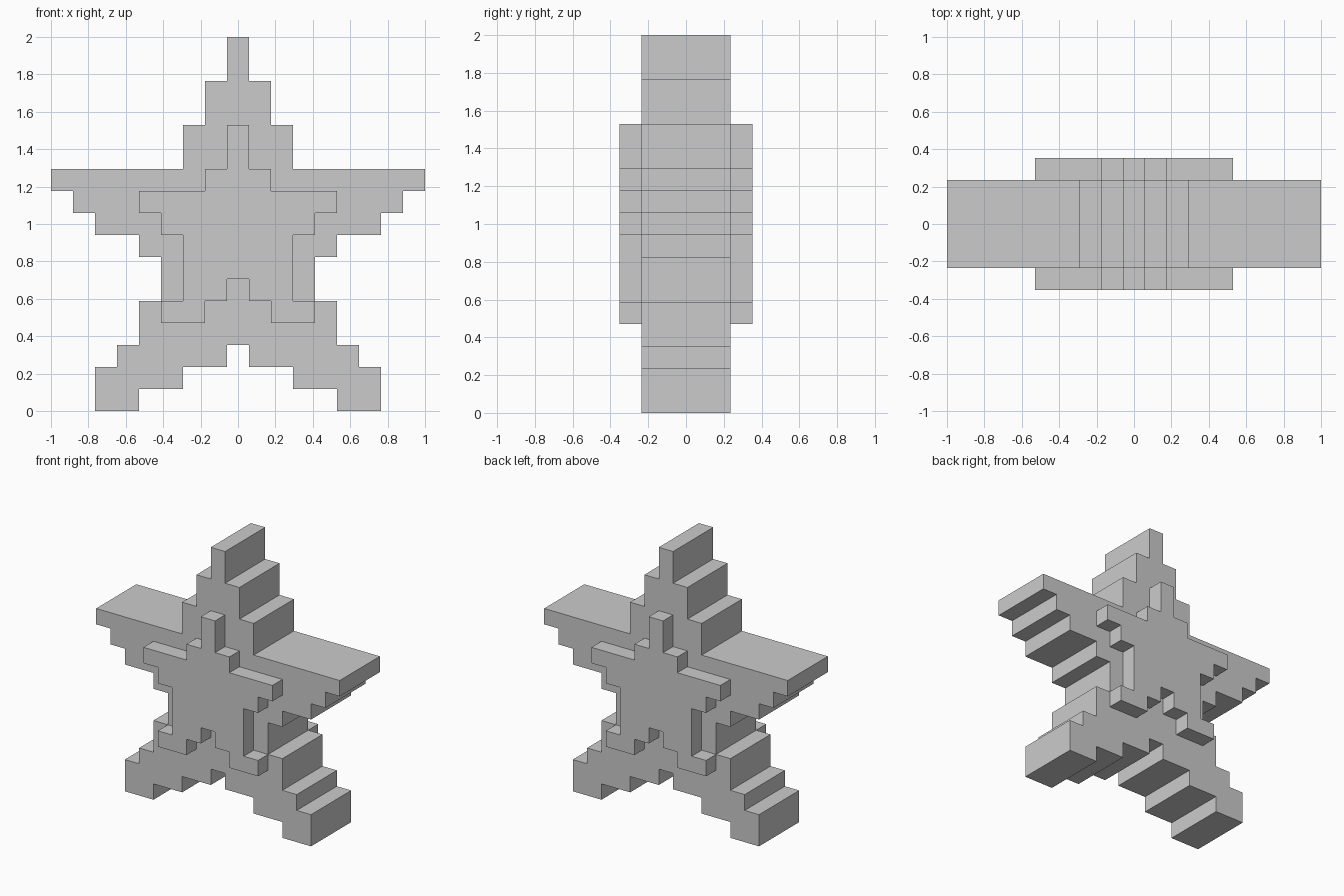
import bpy, bmesh

if "Cube" in bpy.data.objects:
    bpy.data.objects.remove(bpy.data.objects["Cube"])

U = 2 / 17  # one block

# Right-hand outlines in blocks, from top centre down to the notch between the legs
BODY = [(.5, 17), (.5, 15), (1.5, 15), (1.5, 13), (2.5, 13), (2.5, 11),
        (8.5, 11), (8.5, 10), (7.5, 10), (7.5, 9), (6.5, 9), (6.5, 8),
        (4.5, 8), (4.5, 7), (3.5, 7), (3.5, 5), (4.5, 5), (4.5, 3),
        (5.5, 3), (5.5, 2), (6.5, 2), (6.5, 0), (4.5, 0), (4.5, 1),
        (2.5, 1), (2.5, 2), (.5, 2), (.5, 3)]
RAISED = [(.5, 13), (.5, 11), (1.5, 11), (1.5, 10), (4.5, 10), (4.5, 9),
          (3.5, 9), (3.5, 8), (2.5, 8), (2.5, 5), (3.5, 5), (3.5, 4),
          (1.5, 4), (1.5, 5), (.5, 5), (.5, 6)]


def star(name, half, y0, y1):
    """Mirror the half outline and extrude it from y0 to y1 (in blocks)."""
    outline = half + [(-x, z) for x, z in reversed(half)]
    bm = bmesh.new()
    face = bm.faces.new([bm.verts.new((x * U, y0 * U, z * U)) for x, z in outline])
    ext = bmesh.ops.extrude_face_region(bm, geom=[face], use_keep_orig=True)
    moved = [g for g in ext["geom"] if isinstance(g, bmesh.types.BMVert)]
    bmesh.ops.translate(bm, verts=moved, vec=(0, (y1 - y0) * U, 0))
    bmesh.ops.recalc_face_normals(bm, faces=bm.faces)
    mesh = bpy.data.meshes.new(name)
    bm.to_mesh(mesh)
    bm.free()
    obj = bpy.data.objects.new(name, mesh)
    bpy.context.collection.objects.link(obj)
    return obj


# Thick stepped star
star("star_body", BODY, -2, 2)
# Smaller raised stars on both faces
star("front_raised_star", RAISED, -3, -2)
star("back_raised_star", RAISED, 2, 3)
